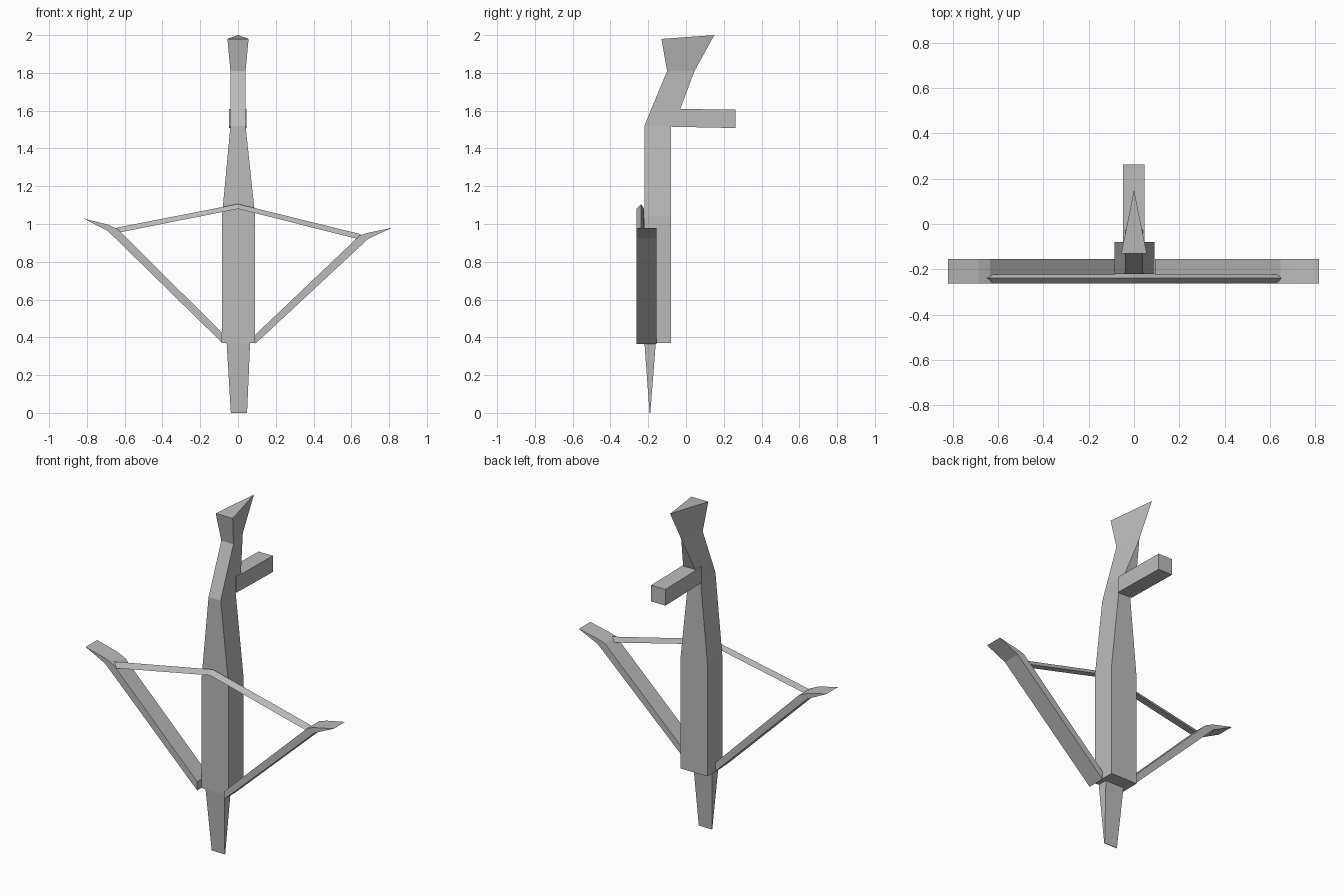
import bpy

if "Cube" in bpy.data.objects:
    bpy.data.objects.remove(bpy.data.objects["Cube"])

grey = bpy.data.materials.new("plain grey")
grey.diffuse_color = (0.5, 0.5, 0.5, 1)
grey.use_nodes = True
grey.node_tree.nodes["Principled BSDF"].inputs["Base Color"].default_value = grey.diffuse_color


def make(name, verts, faces):
    """Flat-shaded part with outward normals."""
    mesh = bpy.data.meshes.new(name)
    mesh.from_pydata(verts, [], faces)
    mesh.materials.append(grey)
    obj = bpy.data.objects.new(name, mesh)
    bpy.context.collection.objects.link(obj)
    import bmesh
    bm = bmesh.new()
    bm.from_mesh(mesh)
    bmesh.ops.remove_doubles(bm, verts=bm.verts, dist=0.0001)
    bmesh.ops.recalc_face_normals(bm, faces=bm.faces)
    bm.to_mesh(mesh)
    bm.free()
    return obj


def loft(name, rings):
    """Skin a row of matching rings and cap both ends."""
    n = len(rings[0])
    verts = [p for ring in rings for p in ring]
    faces = [tuple(range(n)), tuple(range(len(verts) - n, len(verts)))]
    for r in range(len(rings) - 1):
        for i in range(n):
            j = (i + 1) % n
            a, b = r * n, (r + 1) * n
            faces.append((a + i, a + j, b + j, b + i))
    return make(name, verts, faces)


def section(wf, yf, zf, wb, yb, zb, cx=0.0):
    """Four-cornered ring: front half width, y, z, then back half width, y, z."""
    return [(cx - wf, yf, zf), (cx + wf, yf, zf), (cx + wb, yb, zb), (cx - wb, yb, zb)]


# Main stock: straight below, narrowing towards the neck
loft("stock", [
    section(0.088, -0.22, 0.37, 0.088, -0.08, 0.37, 0.003),
    section(0.088, -0.22, 1.04, 0.088, -0.08, 1.04, 0.003),
    section(0.04, -0.22, 1.52, 0.04, -0.08, 1.52),
])

# Neck closes to a single edge at the back, head flares to a wedge
loft("neck", [
    section(0.04, -0.22, 1.52, 0.04, -0.08, 1.52),
    section(0.04, -0.183, 1.61, 0.04, -0.03, 1.61),
    section(0.04, -0.10, 1.81, 0, 0.045, 1.81),
])
loft("shoulder_rest", [
    section(0.04, -0.10, 1.81, 0, 0.045, 1.81),
    section(0.056, -0.13, 1.98, 0, 0.15, 2.0),
])

# Grip sticking out backwards
loft("grip", [
    section(0.047, -0.08, 1.515, 0.047, -0.08, 1.61, -0.001),
    section(0.047, 0.262, 1.508, 0.047, 0.262, 1.605, -0.001),
])

# Tapered foot below the stock
loft("foot", [
    section(0.062, -0.22, 0.37, 0.062, -0.16, 0.37, 0.002),
    section(0.043, -0.193, 0.0, 0.043, -0.189, 0.0, 0.005),
])

# Bow limbs: side profiles extruded through the depth; the bow sits slightly tilted
profiles = {
    "left_limb": [(-0.085, 0.372), (-0.085, 0.424), (-0.635, 0.972),
                  (-0.686, 0.996), (-0.82, 1.03), (-0.69, 0.964)],
    "right_limb": [(0.092, 0.366), (0.092, 0.414), (0.645, 0.94),
                   (0.695, 0.955), (0.815, 0.98), (0.69, 0.922)],
}
for name, pts in profiles.items():
    loft(name, [[(x, y, z) for x, z in pts] for y in (-0.263, -0.155)])

# Bow string: three-sided strand bent at the middle
loft("bow_string", [
    [(x + s * 0.02, -0.262, z), (x, -0.238, z + h), (x + s * 0.02, -0.222, z)]
    for x, z, h, s in ((-0.65, 0.955, 0.024, 1), (0, 1.08, 0.026, 0), (0.65, 0.922, 0.024, -1))
])
